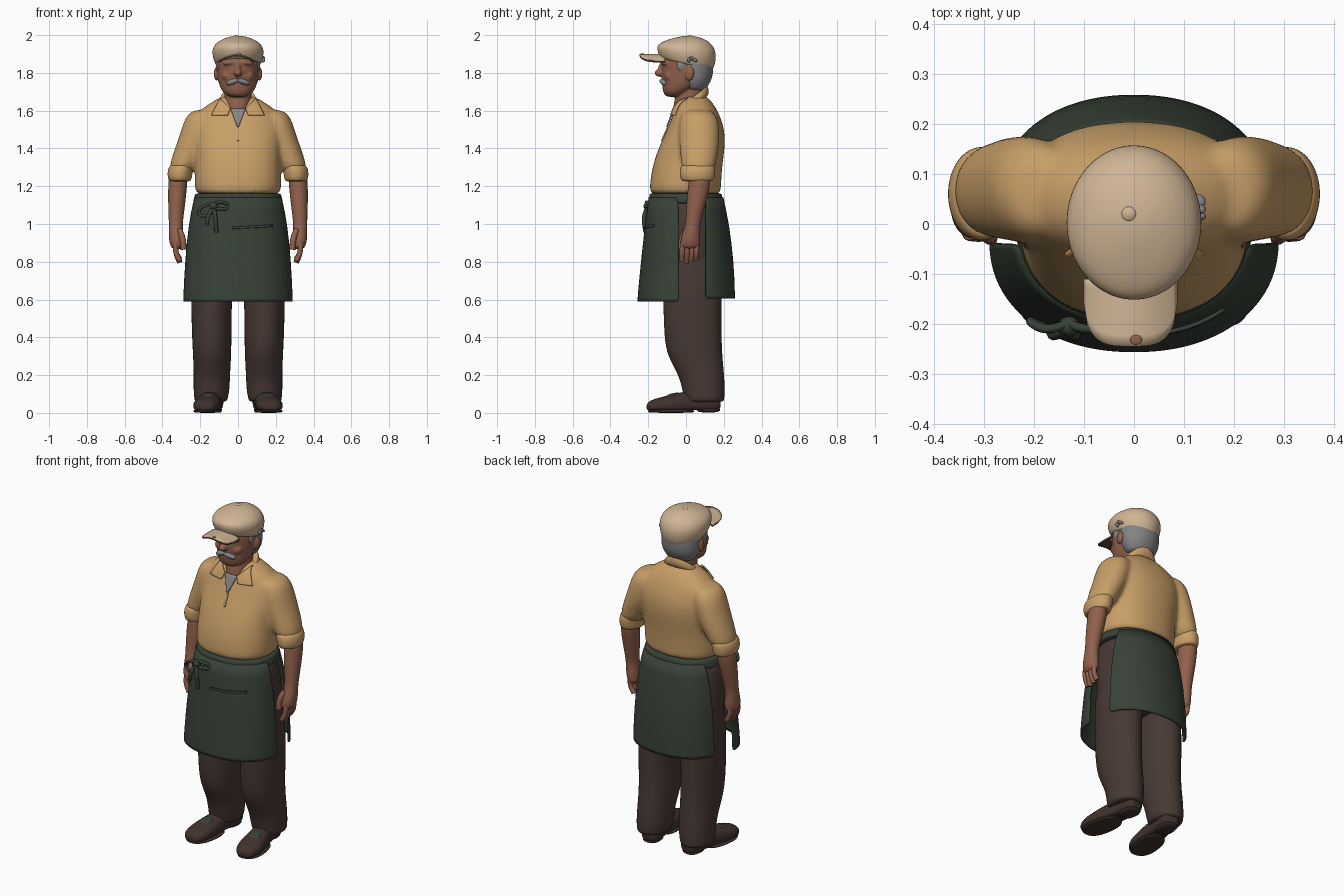
import bpy, bmesh, math
from mathutils import Vector
from mathutils.bvhtree import BVHTree

old = bpy.data.objects.get("Cube")
if old:
    bpy.data.objects.remove(old)


def material(name, rgb):
    m = bpy.data.materials.new(name)
    m.use_nodes = True
    col = (*rgb, 1)
    m.diffuse_color = col
    bsdf = next(n for n in m.node_tree.nodes if n.type == 'BSDF_PRINCIPLED')
    bsdf.inputs["Base Color"].default_value = col
    bsdf.inputs["Roughness"].default_value = 0.8
    return m


SHIRT = material("tan shirt", (.58, .345, .137))
APRON = material("dark green cloth", (.04, .055, .038))
PANTS = material("brown trousers", (.065, .041, .034))
SKIN = material("skin", (.285, .12, .073))
CAP = material("cream cap", (.63, .46, .30))
HAIR = material("grey hair", (.23, .23, .23))
SHOE = material("shoe leather", (.052, .032, .027))
UNDER = material("grey undershirt", (.26, .23, .23))
LINING = material("brown brim lining", (.14, .06, .035))


def finish(name, bm, mat, subsurf=0, solid=0, offset=-1):
    bmesh.ops.recalc_face_normals(bm, faces=bm.faces)
    me = bpy.data.meshes.new(name)
    bm.to_mesh(me)
    bm.free()
    ob = bpy.data.objects.new(name, me)
    bpy.context.collection.objects.link(ob)
    me.materials.append(mat)
    for p in me.polygons:
        p.use_smooth = True
    if subsurf:
        ob.modifiers.new("round", 'SUBSURF').levels = subsurf
    if solid:
        s = ob.modifiers.new("thickness", 'SOLIDIFY')
        s.thickness, s.offset = solid, offset
    return ob


def blend(parts, voxel, smoothing):
    """Melt overlapping parts into the first one as a single soft surface."""
    bpy.context.view_layer.update()
    main = parts[0]
    with bpy.context.temp_override(active_object=main, object=main, selected_objects=parts,
                                   selected_editable_objects=parts):
        bpy.ops.object.join()
    r = main.modifiers.new("melt", 'REMESH')
    r.mode, r.voxel_size, r.use_smooth_shade = 'VOXEL', voxel, True
    s = main.modifiers.new("soften", 'SMOOTH')
    s.factor, s.iterations = .5, smoothing
    return main


def spow(v, p):
    return math.copysign(abs(v) ** (2 / p), v)


def skin_rows(bm, rows, closed):
    n = len(rows[0])
    for a, b in zip(rows, rows[1:]):
        for i in range(n if closed else n - 1):
            j = (i + 1) % n
            bm.faces.new((a[i], a[j], b[j], b[i]))


def loft(name, mat, rings, n=20, power=2.0, axis='Z', floor=None):
    """Rings are (position, centre x, other centre, radius x, other radius, slope)."""
    bm = bmesh.new()
    rows = []
    for t, cx, c2, rx, r2, *slope in rings:
        row = []
        for i in range(n):
            a = 2 * math.pi * i / n
            u, v = cx + rx * spow(math.cos(a), power), c2 + r2 * spow(math.sin(a), power)
            if axis == 'Z':
                co = (u, v, t + (slope[0] * (v - c2) if slope else 0))
            else:
                co = (u, t, v if floor is None else max(v, floor))
            row.append(bm.verts.new(co))
        rows.append(row)
    skin_rows(bm, rows, True)
    bm.faces.new(rows[0])
    bm.faces.new(rows[-1])
    return finish(name, bm, mat, 2)


def ball(name, mat, loc, scale, rot=(0, 0, 0)):
    bm = bmesh.new()
    bmesh.ops.create_uvsphere(bm, u_segments=20, v_segments=12, radius=1)
    ob = finish(name, bm, mat)
    ob.location, ob.scale, ob.rotation_euler = loc, scale, rot
    return ob


def tube(name, mat, pts, r, cyclic=False):
    cu = bpy.data.curves.new(name, 'CURVE')
    cu.dimensions = '3D'
    cu.bevel_depth, cu.bevel_resolution, cu.use_fill_caps = r, 3, True
    sp = cu.splines.new('BEZIER')
    sp.bezier_points.add(len(pts) - 1)
    sp.use_cyclic_u = cyclic
    for bp, p in zip(sp.bezier_points, pts):
        bp.co = p
        bp.handle_left_type = bp.handle_right_type = 'AUTO'
    cu.materials.append(mat)
    ob = bpy.data.objects.new(name, cu)
    bpy.context.collection.objects.link(ob)


def panel(name, mat, rings, y_edge, side, n=32):
    """Open cloth wrap; rings are (z, centre y, radius x, radius y)."""
    bm = bmesh.new()
    rows = []
    for z, cy, rx, ry in rings:
        a0 = math.asin(side * (y_edge - cy) / ry)
        angles = [a0 + (math.pi - 2 * a0) * i / n for i in range(n + 1)]
        rows.append([bm.verts.new((rx * spow(math.cos(a), 2.15),
                                   cy + side * ry * spow(math.sin(a), 2.15), z)) for a in angles])
    skin_rows(bm, rows, False)
    return finish(name, bm, mat, 1, .008, 0)


def patch(name, mat, corners, target, lift, n=8):
    """Thin plate laid on the front of another part; corners are x, z pairs."""
    tree = BVHTree.FromObject(target, bpy.context.evaluated_depsgraph_get())
    a, b, c, d = [Vector(p) for p in corners]
    bm = bmesh.new()
    rows = []
    for i in range(n + 1):
        row = []
        for j in range(n + 1):
            p = a.lerp(b, i / n).lerp(d.lerp(c, i / n), j / n)
            hit = tree.ray_cast(Vector((p.x, -1, p.y)), Vector((0, 1, 0)))[0]
            row.append(bm.verts.new((p.x, (hit.y if hit else 0) - lift, p.y)))
        rows.append(row)
    skin_rows(bm, rows, False)
    finish(name, bm, mat, 0, .009, 0)


# Shirt body melted with both sleeves
shirt = [loft("shirt", SHIRT, [
    (1.15, 0, -.005, .222, .187), (1.18, 0, -.004, .230, .190), (1.25, 0, 0, .232, .189),
    (1.33, 0, .012, .228, .184), (1.42, 0, .035, .235, .174), (1.5, 0, .052, .24, .153),
    (1.57, 0, .054, .222, .128), (1.615, 0, .052, .19, .108), (1.65, 0, .048, .13, .085),
    (1.68, 0, .045, .085, .065)], 24, 2.3)]
for s in (-1, 1):
    shirt.append(loft("sleeve", SHIRT, [
        (1.605, s * .17, .065, .05, .06), (1.59, s * .185, .065, .075, .085), (1.55, s * .2, .068, .086, .106),
        (1.48, s * .217, .07, .09, .11), (1.4, s * .247, .07, .088, .105),
        (1.33, s * .28, .067, .079, .095), (1.26, s * .305, .064, .064, .085)]))
shirt = blend(shirt, .012, 8)

# Collar, neck opening
loft("collar_stand", SHIRT, [(1.6, 0, .025, .118, .1, .7), (1.645, 0, .028, .103, .093, .75),
                             (1.672, 0, .03, .09, .085, .78), (1.66, 0, .03, .072, .07, .78)])
patch("undershirt", UNDER, [(-.04, 1.61), (.04, 1.61), (.004, 1.515), (-.004, 1.515)], shirt, .007)
patch("shirt_placket", SHIRT, [(-.005, 1.515), (.005, 1.515), (.005, 1.44), (-.005, 1.44)], shirt, .001)
for s in (-1, 1):
    patch("collar_flap", SHIRT, [(s * .04, 1.61), (s * .095, 1.665), (s * .14, 1.575),
                                 (s * .055, 1.575)], shirt, .013)

# Cuffs, arms and hands
for s in (-1, 1):
    loft("rolled_cuff", SHIRT, [
        (1.225, s * .307, .062, .05, .07), (1.23, s * .308, .06, .062, .09), (1.27, s * .308, .06, .068, .096),
        (1.305, s * .3, .062, .066, .094), (1.315, s * .295, .063, .055, .08)])
    loft("forearm_and_palm", SKIN, [
        (1.27, s * .315, .075, .052, .06), (1.2, s * .32, .07, .051, .06), (1.1, s * .325, .052, .046, .051),
        (1.0, s * .33, .036, .036, .038), (.95, s * .328, .028, .04, .048),
        (.9, s * .325, .022, .04, .054), (.865, s * .32, .02, .03, .05)], 16)
    for k in range(4):
        y = -.018 + .025 * k
        low = .795 + .009 * abs(k - 1)
        tube("finger", SKIN, [(s * .33, y, .9), (s * .328, y - .002, .85), (s * .308, y - .004, low)], .0142)
    tube("thumb", SKIN, [(s * .31, .0, .97), (s * .293, -.022, .92), (s * .288, -.026, .865)], .016)

# Trousers
loft("trouser_hips", PANTS, [(.7, 0, .03, .2, .14), (.8, 0, .03, .246, .165), (.95, 0, .02, .245, .175),
                             (1.08, 0, .005, .228, .178), (1.15, 0, 0, .2, .165)], 24, 2.2)
for s in (-1, 1):
    loft("trouser_leg", PANTS, [
        (.055, s * .145, .098, .08, .1), (.07, s * .143, .097, .09, .108), (.13, s * .14, .092, .097, .114),
        (.2, s * .138, .082, .097, .122), (.3, s * .137, .047, .102, .147), (.4, s * .139, .036, .106, .154),
        (.6, s * .141, .035, .109, .157), (.8, s * .13, .03, .112, .16), (.9, s * .12, .03, .1, .14)])

# Shoes, turned slightly outward
for s in (-1, 1):
    parts = [
        loft("shoe_upper", SHOE, [
            (.185, 0, .05, .035, .03), (.165, 0, .05, .055, .05), (.08, 0, .055, .058, .058),
            (0, 0, .05, .06, .067), (-.08, 0, .042, .072, .056), (-.15, 0, .037, .072, .043),
            (-.195, 0, .033, .052, .032), (-.21, 0, .03, .027, .016)], 16, 2.2, 'Y', .014),
        loft("shoe_sole", SHOE, [(0, 0, -.08, .066, .118), (.006, 0, -.08, .074, .126),
                                 (.02, 0, -.08, .074, .126)], 24, 2.4),
        loft("shoe_heel", SHOE, [(0, 0, .12, .05, .066), (.03, 0, .12, .056, .07)], 16, 2.6),
        ball("shoe_tongue", APRON, (0, -.07, .092), (.034, .04, .012), (.25, 0, 0))]
    for ob in parts:
        ob.rotation_euler.z = s * .14
        ob.location.x += s * .15 + (s * .01 if ob is parts[-1] else 0)

# Apron: waistband, front and back panels with open sides
loft("apron_waistband", APRON, [(1.105, 0, 0, .236, .197), (1.115, 0, 0, .24, .199),
                                (1.155, 0, -.002, .23, .193), (1.168, 0, -.002, .225, .19)], 28, 2.2)
front = panel("apron_front", APRON, [(1.14, 0, .232, .194), (1.0, -.01, .26, .203), (.8, -.025, .277, .21),
                                     (.62, -.035, .285, .217), (.59, -.035, .286, .218)], -.036, -1)
panel("apron_back", APRON, [(1.14, 0, .232, .194), (1.0, .025, .255, .2), (.8, .045, .264, .204),
                            (.64, .055, .266, .2), (.605, .056, .266, .199)], .1, 1)
patch("pocket_hem", APRON, [(-.03, .985), (.18, .998), (.18, .984), (-.03, .973)], front, .004)

# Apron bow
ball("bow_knot", APRON, (-.13, -.205, 1.095), (.022, .02, .02))
for s, dz in ((-1, -.03), (1, .005)):
    tube("bow_loop", APRON, [(-.13, -.2, 1.095), (-.13 + s * .045, -.21, 1.112 + dz / 2),
                             (-.13 + s * .076, -.195, 1.085 + dz), (-.13 + s * .04, -.21, 1.075 + dz)],
         .009, True)
    tube("bow_tail", APRON, [(-.13, -.205, 1.09), (-.14 + s * .02, -.222, 1.03),
                             (-.14 + s * .026, -.215, .975 + s * -.02)], .011)

# Head, neck and features melted together
head = [loft("head", SKIN, [
    (1.672, 0, -.06, .04, .04), (1.685, 0, -.056, .068, .06), (1.71, 0, -.04, .09, .085),
    (1.75, 0, -.01, .105, .118), (1.8, 0, 0, .112, .129), (1.86, 0, 0, .116, .133),
    (1.92, 0, 0, .105, .12)], 24),
    loft("neck", SKIN, [(1.54, 0, 0, .055, .06), (1.6, 0, 0, .066, .074),
                        (1.66, 0, .015, .072, .075), (1.75, 0, .03, .075, .075)]),
    ball("nose", SKIN, (0, -.138, 1.8), (.023, .029, .021)),
    ball("nose_bridge", SKIN, (0, -.127, 1.828), (.014, .02, .036), (-.25, 0, 0)),
    ball("lower_lip", SKIN, (0, -.11, 1.728), (.032, .015, .01)),
    ball("chin", SKIN, (0, -.09, 1.695), (.037, .024, .022))]
for s in (-1, 1):
    head += [ball("brow_ridge", SKIN, (s * .045, -.114, 1.853), (.038, .018, .012), (0, s * .1, s * .3)),
             ball("cheek", SKIN, (s * .052, -.083, 1.785), (.036, .034, .032)),
             ball("ear", SKIN, (s * .115, .02, 1.795), (.013, .025, .037), (-.15, 0, 0))]
blend(head, .005, 6)

# Hair and moustache
loft("hair", HAIR, [(1.705, 0, .05, .07, .045), (1.72, 0, .048, .088, .062), (1.755, 0, .046, .108, .086),
                    (1.79, 0, .044, .115, .1), (1.85, 0, .036, .119, .11), (1.9, 0, .03, .112, .105)], 24)
for s in (-1, 1):
    ball("moustache_half", HAIR, (s * .031, -.121, 1.752), (.037, .017, .0145), (0, s * .3, s * .3))
    ball("sideburn", HAIR, (s * .101, -.018, 1.84), (.015, .03, .035), (0, 0, s * .2))

# Flat cap with button, brim and strap buckle
loft("cap_crown", CAP, [
    (1.842, 0, .002, .11, .126, -.24), (1.848, 0, .002, .122, .14, -.24), (1.88, 0, .003, .134, .154, -.19),
    (1.92, 0, .003, .139, .159, -.12), (1.952, 0, .003, .124, .142, -.05), (1.977, 0, .006, .088, .1),
    (1.99, 0, .01, .05, .055), (1.996, 0, .012, .02, .02)], 24)
ball("cap_button", CAP, (-.01, .02, 1.991), (.016, .016, .009))


def brim_plate(name, mat, z, thickness):
    bm = bmesh.new()
    rows = []
    for i in range(25):
        u = -1 + i / 12
        depth = .05 + .085 * (1 - abs(u) ** 3.5) ** .5
        rows.append([bm.verts.new((-.007 + .092 * u, -.11 - depth * j / 6, z - .034 * u * u))
                     for j in range(7)])
    skin_rows(bm, rows, False)
    finish(name, bm, mat, 0, thickness, 0)


brim_plate("cap_brim", CAP, 1.897, .006)
brim_plate("cap_brim_lining", LINING, 1.891, .006)
ball("brim_tip_patch", SKIN, (.004, -.232, 1.9), (.012, .01, .003))
for k in range(3):
    ball("strap_buckle", HAIR, (.132, .015 + .016 * k, 1.868 + .008 * (k % 2)), (.012, .008, .014), (.5 * k, .4, 0))
